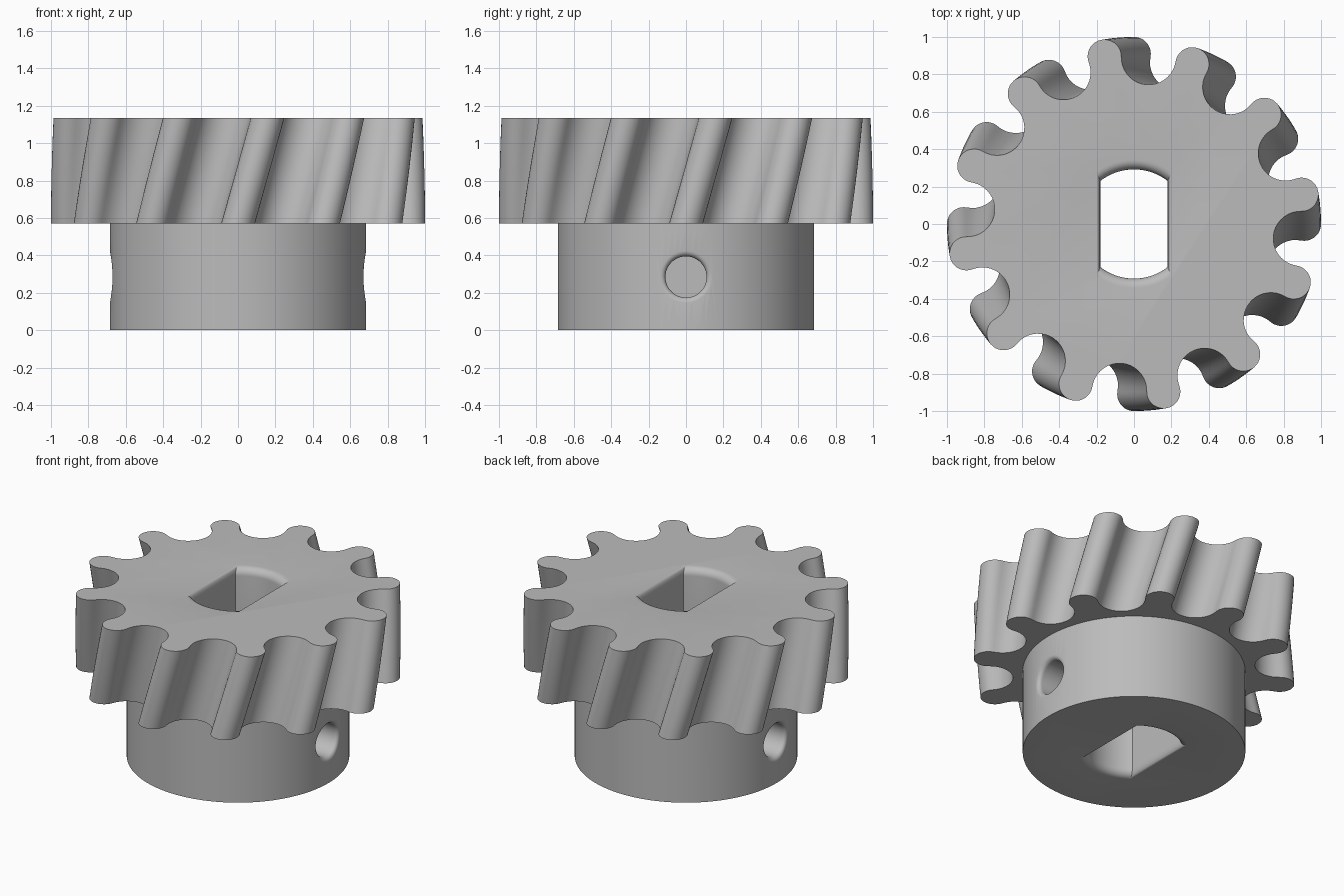
import bpy, bmesh, math
from math import sin, cos, pi, sqrt, radians
from mathutils import Vector

cube = bpy.data.objects.get("Cube")
if cube:
    bpy.data.objects.remove(cube)

TEETH, TWIST = 12, radians(10)
HUB_R, HUB_TOP, TOP = 0.685, 0.57, 1.135

steel = bpy.data.materials.new("plain grey")
steel.use_nodes = True
grey = (0.5, 0.5, 0.5, 1)
steel.diffuse_color = grey
steel.node_tree.nodes["Principled BSDF"].inputs["Base Color"].default_value = grey


def loft(name, rings):
    """Closed solid skinned through rings with equal point counts."""
    bm = bmesh.new()
    loops = [[bm.verts.new(p) for p in ring] for ring in rings]
    for a, b in zip(loops, loops[1:]):
        for i in range(len(a)):
            j = (i + 1) % len(a)
            bm.faces.new((a[i], a[j], b[j], b[i]))
    bm.faces.new(loops[0][::-1])
    bm.faces.new(loops[-1])
    bmesh.ops.recalc_face_normals(bm, faces=bm.faces)
    mesh = bpy.data.meshes.new(name)
    bm.to_mesh(mesh)
    bm.free()
    mesh.materials.append(steel)
    obj = bpy.data.objects.new(name, mesh)
    bpy.context.collection.objects.link(obj)
    return obj


def combine(target, tool, operation):
    """Apply a boolean and discard the tool."""
    mod = target.modifiers.new(operation, 'BOOLEAN')
    mod.operation, mod.object, mod.solver = operation, tool, 'EXACT'
    bpy.context.view_layer.objects.active = target
    bpy.ops.object.modifier_apply(modifier=mod.name)
    bpy.data.objects.remove(tool)


def arc(centre, radius, start, end, steps):
    return [centre + radius * Vector((cos(t), sin(t)))
            for t in (start + (end - start) * i / steps for i in range(steps + 1))]


def circle(radius, z, steps=128):
    return [(radius * cos(2 * pi * i / steps), radius * sin(2 * pi * i / steps), z)
            for i in range(steps)]


# Tooth outline: a round tip tangent to a round valley
half = pi / TEETH
tip_r, root = 0.09, 0.748
tip = Vector((1 - tip_r, 0))
gap = root - tip_r
c = (tip.x ** 2 - gap ** 2) / (2 * (tip.x * cos(half) - gap))
valley = c * Vector((cos(half), sin(half)))
join = valley - tip
slope = math.atan2(join.y, join.x)
pitch = arc(tip, tip_r, -slope, slope, 18)
pitch += arc(valley, c - root, slope + pi, 2 * half + pi - slope, 18)[1:-1]
outline = []
for k in range(TEETH):
    a = 2 * half * k
    outline += [Vector((p.x * cos(a) - p.y * sin(a), p.x * sin(a) + p.y * cos(a)))
                for p in pitch]

# Helical tooth band
levels = 8
bands = []
for i in range(levels + 1):
    f = i / levels
    ca, sa = cos(TWIST * f), sin(TWIST * f)
    bands.append([(p.x * ca - p.y * sa, p.x * sa + p.y * ca,
                   HUB_TOP + (TOP - HUB_TOP) * f) for p in outline])
gear = loft("helical_gear", bands)

# Hub below the teeth
hub = loft("hub", [circle(HUB_R, 0), circle(HUB_R, HUB_TOP + 0.1)])
combine(gear, hub, 'UNION')


# Two-flat shaft bore with rounded mouths
def bore_ring(flare, z):
    w, r = 0.18 + 0.02 * flare, 0.292 + 0.05 * flare
    t = math.acos(w / r)
    pts = arc(Vector((0, 0)), r, t, pi - t, 20) + arc(Vector((0, 0)), r, pi + t, 2 * pi - t, 20)
    return [(p.x, p.y, z) for p in pts]


mouth = [(1 - sin(a), 0.05 * (1 - cos(a))) for a in (pi / 2 * i / 6 for i in range(7))]
rings = [bore_ring(1, -0.1)] + [bore_ring(f, 0.05 - d) for f, d in
                               [(1 - cos(a), 0.05 * sin(a)) for a in
                                (pi / 2 * i / 6 for i in range(6, -1, -1))]]
rings += [bore_ring(1 - cos(a), TOP - 0.05 + 0.05 * sin(a))
          for a in (pi / 2 * i / 6 for i in range(7))]
rings.append(bore_ring(1, TOP + 0.1))
combine(gear, loft("bore_cutter", rings), 'DIFFERENCE')

# Blind set-screw holes on both sides, mouths rounded onto the hub wall
hole_r, fillet, hole_z = 0.11, 0.03, 0.285
for side in (1, -1):
    steps = [(hole_r, 0.385)]
    steps += [(hole_r + fillet * (1 - cos(a)), fillet * (1 - sin(a)))
              for a in (pi / 2 * i / 5 for i in range(6))]
    steps.append((hole_r + fillet, -0.05))
    rings = []
    for r, depth in steps:
        ring = []
        for i in range(48):
            t = 2 * pi * i / 48
            y = r * cos(t)
            wall = HUB_R if depth > fillet else sqrt(HUB_R ** 2 - y * y)
            ring.append((side * (wall - depth), y, hole_z + r * sin(t)))
        rings.append(ring)
    combine(gear, loft("hole_cutter", rings), 'DIFFERENCE')

# Smooth curved walls, crisp rims
bpy.ops.object.select_all(action='DESELECT')
gear.select_set(True)
bpy.context.view_layer.objects.active = gear
bpy.ops.object.shade_smooth_by_angle(angle=radians(30))
